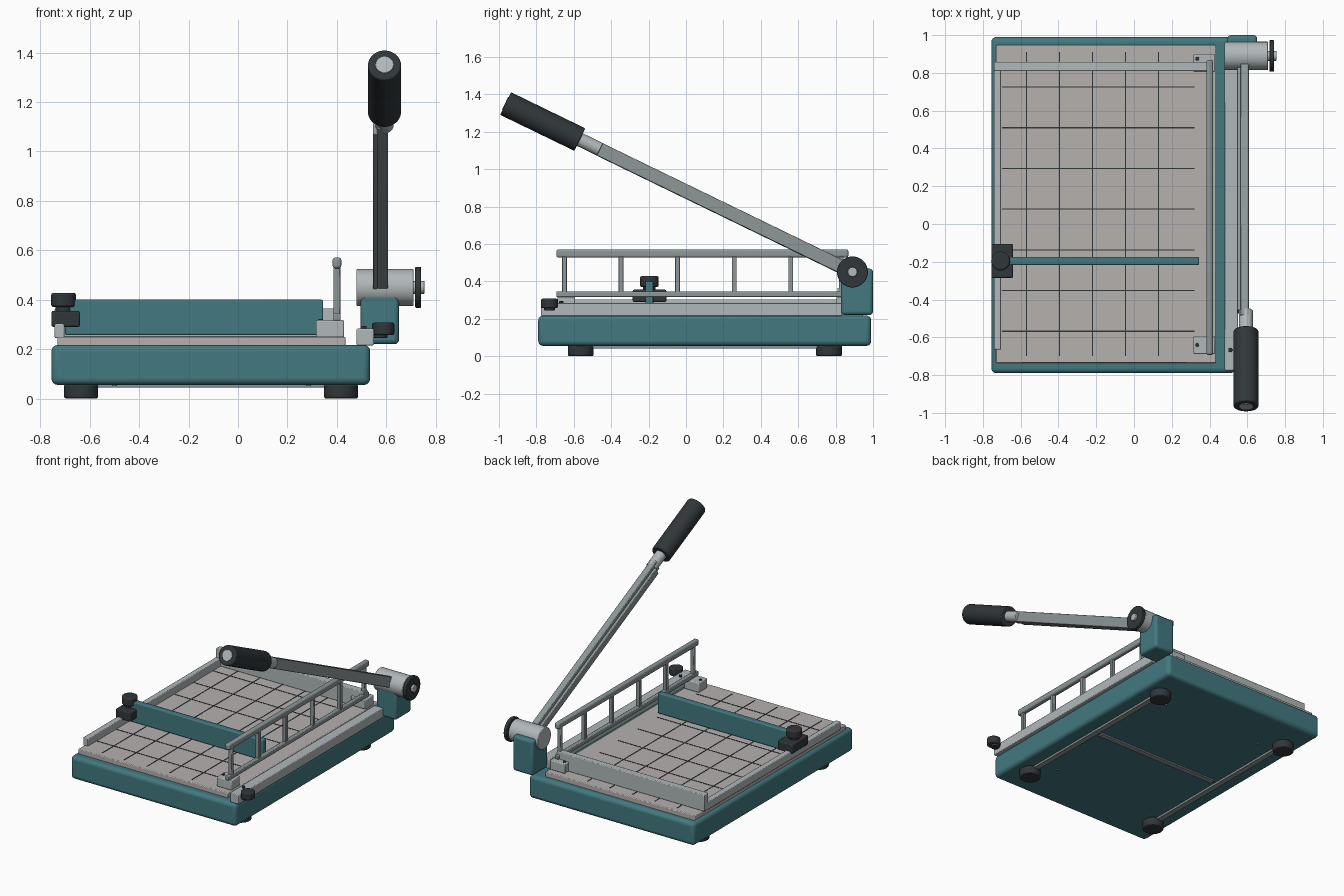
import bpy, math
from mathutils import Vector, Matrix

if "Cube" in bpy.data.objects:
    bpy.data.objects.remove(bpy.data.objects["Cube"])


def mat(name, rgb):
    m = bpy.data.materials.new(name)
    m.diffuse_color = (*rgb, 1)
    m.use_nodes = True
    m.node_tree.nodes["Principled BSDF"].inputs["Base Color"].default_value = m.diffuse_color
    return m


TEAL = mat("teal_paint", (0.055, 0.19, 0.215))
DARK = mat("dark_rubber", (0.03, 0.037, 0.042))
STEEL = mat("steel", (0.27, 0.31, 0.32))
LIGHT = mat("light_steel", (0.44, 0.48, 0.49))
BED = mat("bed_grey", (0.46, 0.44, 0.43))


def finish(ob, name, m, bevel, seg):
    ob.name = name
    ob.data.materials.append(m)
    if bevel:
        b = ob.modifiers.new("bevel", 'BEVEL')
        b.width, b.segments = bevel, seg
        b.limit_method, b.angle_limit = 'ANGLE', math.radians(40)
    bpy.ops.object.shade_smooth_by_angle(angle=math.radians(35))
    return ob


def box(name, x, y, z, m, bevel=0.005, seg=2):
    """Box from (min, max) ranges."""
    bpy.ops.mesh.primitive_cube_add(size=1)
    ob = bpy.context.object
    size = [r[1] - r[0] for r in (x, y, z)]
    mid = [(r[0] + r[1]) / 2 for r in (x, y, z)]
    ob.data.transform(Matrix.Translation(mid) @ Matrix.Diagonal((*size, 1)))
    return finish(ob, name, m, bevel, seg)


def rod(name, a, b, r, m, bevel=0.004, n=40):
    """Cylinder between two points."""
    a, b = Vector(a), Vector(b)
    d = b - a
    bpy.ops.mesh.primitive_cylinder_add(vertices=n, radius=r, depth=d.length)
    ob = bpy.context.object
    ob.location = (a + b) / 2
    ob.rotation_euler = d.to_track_quat('Z', 'Y').to_euler()
    return finish(ob, name, m, bevel, 2)


# Base and paper bed
box("base", (-0.755, 0.535), (-0.79, 0.99), (0.055, 0.217), TEAL, 0.026, 4)
box("paper_bed", (-0.73, 0.435), (-0.735, 0.947), (0.21, 0.25), BED)

# Measuring grid on the bed
for i in range(5):
    x = -0.57 + 0.175 * i
    box("grid_line_long", (x - 0.003, x + 0.003), (-0.70, 0.91), (0.248, 0.252), DARK, 0)
for i in range(7):
    y = -0.568 + 0.2155 * i
    box("grid_line_cross", (-0.70, 0.32), (y - 0.003, y + 0.003), (0.248, 0.252), DARK, 0)

# Feet, underside rails and screws
for x in (-0.635, 0.417):
    box("underside_rail", (x - 0.02, x + 0.02), (-0.565, 0.765), (0.04, 0.058), STEEL, 0.003)
    for y in (-0.563, 0.765):
        rod("foot", (x, y, 0), (x, y, 0.058), 0.069, DARK, 0.008)
box("underside_crossbar", (-0.59, 0.37), (0.08, 0.12), (0.045, 0.058), STEEL, 0.003)
for x in (-0.5, 0.285):
    for y in (-0.44, 0.67):
        rod("underside_screw", (x, y, 0.05), (x, y, 0.058), 0.01, STEEL, 0, 16)

# Cutting strip with its screw and front knob
box("cutting_strip", (0.48, 0.55), (-0.775, 0.835), (0.215, 0.283), LIGHT)
rod("strip_screw", (0.51, -0.667, 0.28), (0.51, -0.667, 0.294), 0.011, DARK, 0.002, 16)
rod("strip_knob_stem", (0.575, -0.73, 0.245), (0.575, -0.73, 0.29), 0.03, DARK)
rod("strip_knob", (0.588, -0.73, 0.257), (0.588, -0.73, 0.307), 0.045, DARK, 0.007)

# Side and back guides
box("side_guide", (-0.742, -0.703), (-0.665, 0.82), (0.245, 0.303), LIGHT)
box("back_fence", (-0.742, 0.41), (0.81, 0.857), (0.248, 0.365), LIGHT)

# Sliding fence with clamp and knob
box("sliding_fence", (-0.70, 0.345), (-0.217, -0.175), (0.257, 0.4), TEAL, 0.007, 3)
box("fence_clamp", (-0.755, -0.64), (-0.285, -0.105), (0.29, 0.355), DARK, 0.007)
rod("clamp_stem", (-0.706, -0.196, 0.35), (-0.706, -0.196, 0.38), 0.033, DARK)
rod("clamp_knob", (-0.706, -0.196, 0.37), (-0.706, -0.196, 0.428), 0.05, DARK, 0.009)

# Safety guard: rails, posts and mounting blocks
box("guard_top_rail", (0.383, 0.418), (-0.693, 0.868), (0.527, 0.571), STEEL, 0.011, 3)
box("guard_bottom_rail", (0.386, 0.415), (-0.693, 0.868), (0.315, 0.346), STEEL, 0.005)
for y in (-0.65, -0.347, -0.045, 0.258, 0.56, 0.83):
    box("guard_post", (0.387, 0.414), (y - 0.013, y + 0.013), (0.33, 0.54), STEEL, 0.004)
for y0, y1, ys in ((-0.688, -0.593, -0.64), (0.805, 0.9, 0.875)):
    box("guard_block", (0.315, 0.43), (y0, y1), (0.248, 0.317), LIGHT, 0.006)
    rod("guard_block_screw", (0.335, ys, 0.31), (0.335, ys, 0.323), 0.01, DARK, 0.002, 16)

# Pivot housing, hub, disc and pin
box("pivot_housing", (0.495, 0.652), (0.828, 1.0), (0.22, 0.468), TEAL, 0.018, 3)
PY, PZ = 0.89, 0.45
rod("pivot_hub", (0.48, PY, PZ), (0.71, PY, PZ), 0.075, LIGHT, 0.004, 48)
rod("pivot_pin", (0.70, PY, PZ), (0.755, PY, PZ), 0.026, LIGHT, 0.003, 24)
rod("pivot_disc", (0.717, PY, PZ), (0.741, PY, PZ), 0.083, DARK, 0.004, 48)

# Lever arm, blade and grip, aligned along the raised lever
ANGLE = math.radians(25.9)


def along(d, x=0.593):
    return (x, PY - d * math.cos(ANGLE), PZ + d * math.sin(ANGLE))


def lever_bar(name, x, d, h, m):
    ob = box(name, x, (-d[1], -d[0]), h, m, 0.004)
    ob.location = (0, PY, PZ)
    ob.rotation_euler = (-ANGLE, 0, 0)


lever_bar("lever_arm", (0.563, 0.608), (0.0, 1.54), (-0.036, 0.036), STEEL)
lever_bar("blade", (0.546, 0.566), (0.03, 1.5), (-0.038, 0.012), STEEL)
rod("grip_ferrule", along(1.5), along(1.65), 0.037, LIGHT)
rod("grip", along(1.62), along(2.062), 0.067, DARK, 0.006, 48)
rod("grip_end_cap", along(2.05), along(2.065), 0.037, LIGHT, 0.002)
